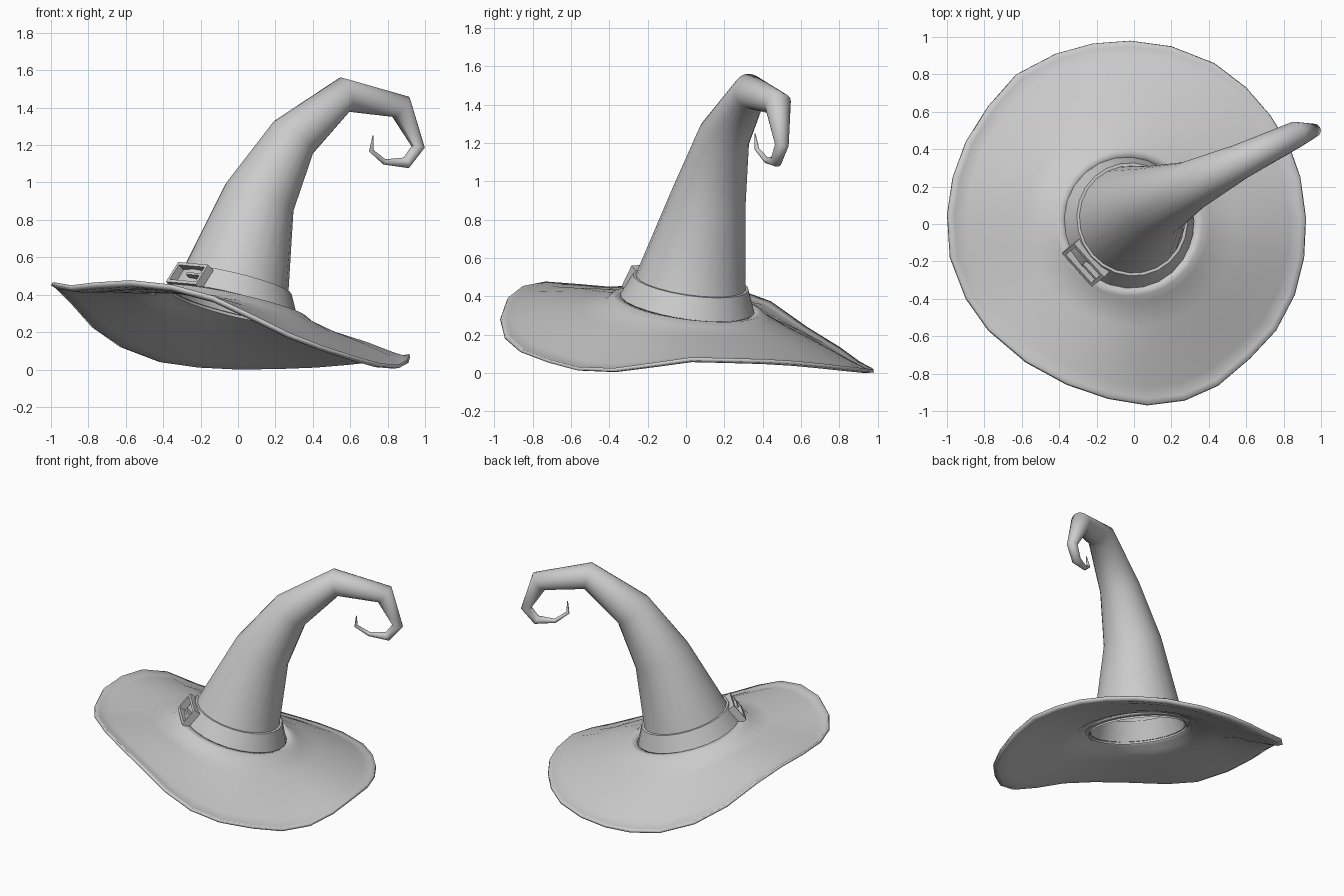
import bpy, bmesh
from math import sin, cos, atan2, pi, radians
from mathutils import Vector, Matrix

if "Cube" in bpy.data.objects:
    bpy.data.objects.remove(bpy.data.objects["Cube"])


def make(name, verts, faces, angle=50):
    me = bpy.data.meshes.new(name)
    me.from_pydata([tuple(v) for v in verts], [], faces)
    ob = bpy.data.objects.new(name, me)
    bpy.context.collection.objects.link(ob)
    bpy.ops.object.select_all(action='DESELECT')
    bpy.context.view_layer.objects.active = ob
    ob.select_set(True)
    bpy.ops.object.shade_smooth_by_angle(angle=radians(angle))
    return ob


def skin(rings, closed=False):
    """Quads between successive rings of equal length."""
    n, m = len(rings[0]), len(rings)
    faces = []
    for i in range(m if closed else m - 1):
        a, b = i * n, ((i + 1) % m) * n
        faces += [(a + j, a + (j + 1) % n, b + (j + 1) % n, b + j) for j in range(n)]
    return [v for r in rings for v in r], faces


CX, CY = -0.025, 0.005
TILT = Vector((0.245, 0.14, 1)).normalized()


def seat_z(a):
    """Height of the slanted line where crown meets brim."""
    return 0.345 - 0.095 * cos(a - radians(30))


# Brim: wavy rim outline lofted in to a raised collar
rim = [(.92, .03, .065), (.89, .25, .06), (.83, .42, .055), (.73, .58, .045), (.60, .73, .03),
       (.43, .86, .015), (.20, .95, .005), (-.02, .98, .003), (-.22, .965, .012), (-.42, .91, .04),
       (-.63, .80, .12), (-.78, .63, .225), (-.90, .44, .36), (-.97, .25, .43), (-1, .05, .45),
       (-.985, -.18, .45), (-.90, -.40, .435), (-.78, -.57, .45), (-.58, -.74, .463),
       (-.36, -.86, .44), (-.14, -.935, .38), (.07, -.97, .28), (.27, -.945, .18),
       (.45, -.865, .11), (.62, -.72, .055), (.76, -.57, .015), (.86, -.38, .008), (.91, -.18, .035)]
profile = [(.345, .0), (.385, .0), (.42, -.03)]
rings = []
for r, dz in profile:
    ring = []
    for x, y, z in rim:
        a = atan2(y - CY, x - CX)
        ring.append(Vector((CX + r * cos(a), CY + r * sin(a), seat_z(a) + dz)))
    rings.append(ring)
inner = rings[-1]
for t, dip in ((.25, .01), (.55, .01), (.82, .02), (.94, .018), (1, 0)):
    rings.append([p.lerp(Vector(q), t) - Vector((0, 0, dip)) for p, q in zip(inner, rim)])
v, f = skin(rings)
brim = make("brim", v, [tuple(reversed(q)) for q in f])
sol = brim.modifiers.new("thickness", 'SOLIDIFY')
sol.thickness, sol.offset = 0.018, 1

# Crown: tapered tube bending over into a curled tip
path = [(-.03, .005, .33, .335), (-.01, .025, .48, .288), (.115, .12, .92, .196),
        (.295, .20, 1.24, .136), (.57, .335, 1.47, .094), (.87, .48, 1.405, .070),
        (.963, .50, 1.19, .036), (.90, .47, 1.105, .031), (.783, .42, 1.11, .015),
        (.712, .37, 1.17, .012), (.722, .36, 1.25, .003)]
pts = [Vector(p[:3]) for p in path]
side = Vector((-.45, .9, 0)).normalized()
N = 24


def circle(c, t, r):
    u = (side - t * side.dot(t)).normalized()
    w = t.cross(u)
    return [c + u * r * cos(2 * pi * j / N) + w * r * sin(2 * pi * j / N) for j in range(N)]


rings = []
for i, p in enumerate(path):
    d0 = (pts[i] - pts[max(i - 1, 0)]).normalized()
    d1 = (pts[min(i + 1, len(pts) - 1)] - pts[i]).normalized()
    t = TILT if i < 2 else (d0 + d1).normalized()
    rings.append(circle(pts[i], t, p[3]))
v, f = skin(rings)
f.append(tuple(range(len(v) - N, len(v))))
make("crown", v, f, 60)

# Hat band: slanted closed strip round the crown base
lo, hi = Vector((-.03, .005, .345)), Vector((-.01, .025, .475))
v, f = skin([circle(lo, TILT, .362), circle(hi, TILT, .305),
             circle(hi, TILT, .28), circle(lo, TILT, .32)], True)
make("hat_band", v, f, 40)

# Buckle: rectangular frame with a prong, lying on the front left of the band
a = radians(222)
out = Vector((cos(a), sin(a), 0))
out = (out - TILT * out.dot(TILT)).normalized()
up = (TILT - out * 0.42).normalized()
across = up.cross(out).normalized()
face = across.cross(up).normalized()
if face.dot(out) < 0:
    face = -face
centre = (lo + hi) / 2 + out * 0.338
bm = bmesh.new()
for cx, cz, w, h in ((0, .058, .24, .018), (0, -.058, .24, .018), (-.111, 0, .018, .10),
                     (.111, 0, .018, .10), (.05, 0, .11, .014)):
    pos = centre + across * cx + up * cz
    m = Matrix((across * w, face * .05, up * h)).transposed().to_4x4()
    m.translation = pos
    bmesh.ops.create_cube(bm, size=1, matrix=m)
bmesh.ops.recalc_face_normals(bm, faces=bm.faces)
me = bpy.data.meshes.new("buckle")
bm.to_mesh(me)
bm.free()
bpy.context.collection.objects.link(bpy.data.objects.new("buckle", me))
